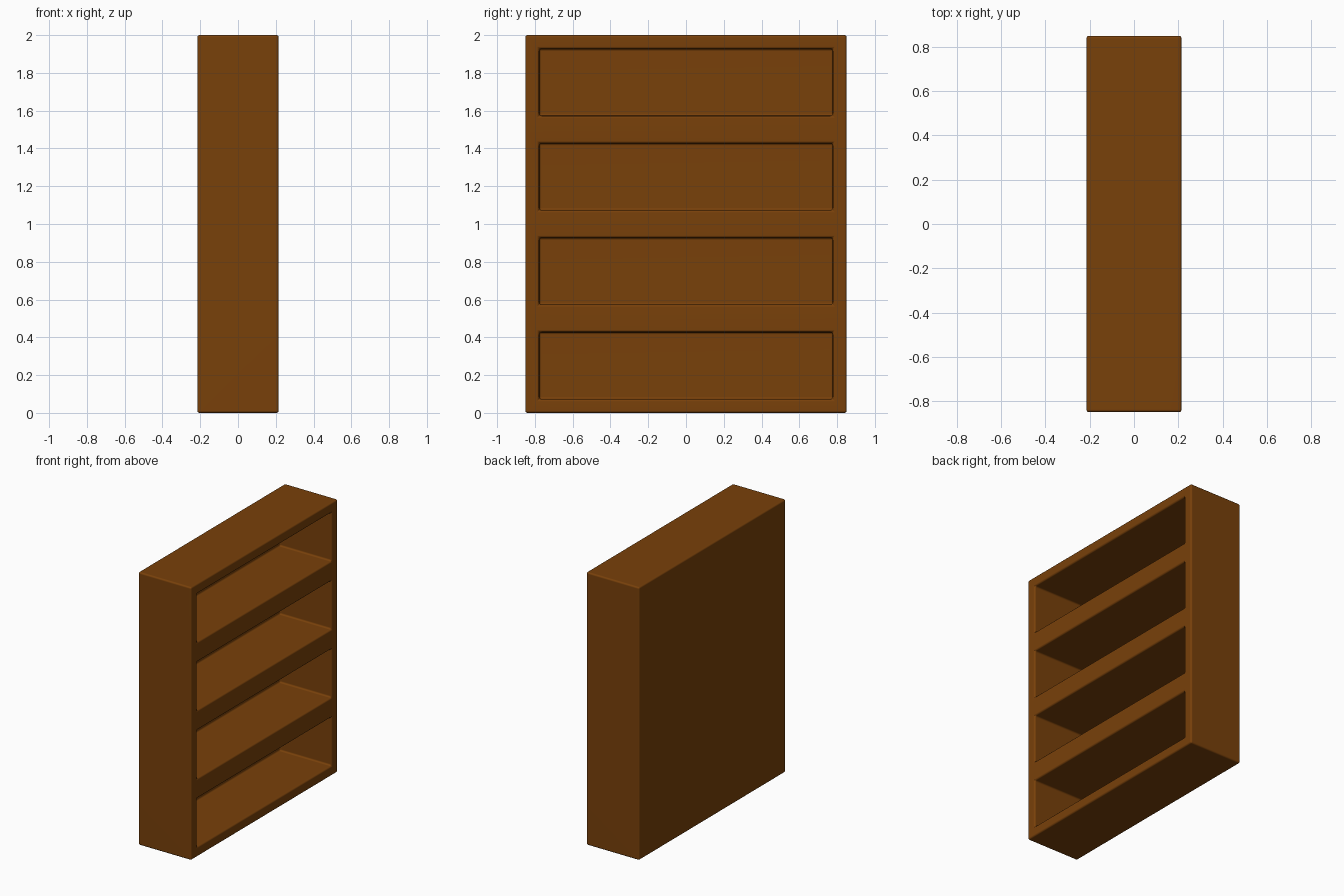
import bpy, bmesh
from mathutils import Vector

if "Cube" in bpy.data.objects:
    bpy.data.objects.remove(bpy.data.objects["Cube"])

DEPTH, WIDTH, HEIGHT = 0.43, 1.70, 2.0
SHELVES, FRAME, BACK, BEVEL = 4, 0.073, 0.012, 0.012

# Outer carcass block
bm = bmesh.new()
bmesh.ops.create_cube(bm, size=1)
bmesh.ops.scale(bm, vec=(DEPTH, WIDTH, HEIGHT), verts=bm.verts)
bmesh.ops.translate(bm, vec=(0, 0, HEIGHT / 2), verts=bm.verts)

# Split into equal shelf bays
for i in range(1, SHELVES):
    bmesh.ops.bisect_plane(bm, geom=bm.verts[:] + bm.edges[:] + bm.faces[:],
                           plane_co=(0, 0, HEIGHT * i / SHELVES), plane_no=(0, 0, 1))

# Recess each bay from the open (+x) side
bm.normal_update()
bays = [f for f in bm.faces if f.normal.x > 0.9]
bmesh.ops.inset_individual(bm, faces=bays, thickness=FRAME, use_even_offset=True)
for bay in bays:
    pushed = bmesh.ops.extrude_discrete_faces(bm, faces=[bay])["faces"]
    for f in pushed:
        bmesh.ops.translate(bm, vec=Vector((-(DEPTH - BACK), 0, 0)), verts=f.verts)
bmesh.ops.recalc_face_normals(bm, faces=bm.faces)

mesh = bpy.data.meshes.new("bookcase")
bm.to_mesh(mesh)
bm.free()
bookcase = bpy.data.objects.new("bookcase", mesh)
bpy.context.collection.objects.link(bookcase)

# Softened edges
bevel = bookcase.modifiers.new("soft_edges", 'BEVEL')
bevel.width = BEVEL
bevel.segments = 3
bevel.limit_method = 'ANGLE'
bevel.use_clamp_overlap = False
mesh.shade_smooth()
normals = bookcase.modifiers.new("flat_panels", 'WEIGHTED_NORMAL')
normals.keep_sharp = True

# Brown wood
wood = bpy.data.materials.new("brown_wood")
wood.diffuse_color = (0.19, 0.052, 0.003, 1)
wood.use_nodes = True
wood.node_tree.nodes["Principled BSDF"].inputs["Base Color"].default_value = wood.diffuse_color
mesh.materials.append(wood)
